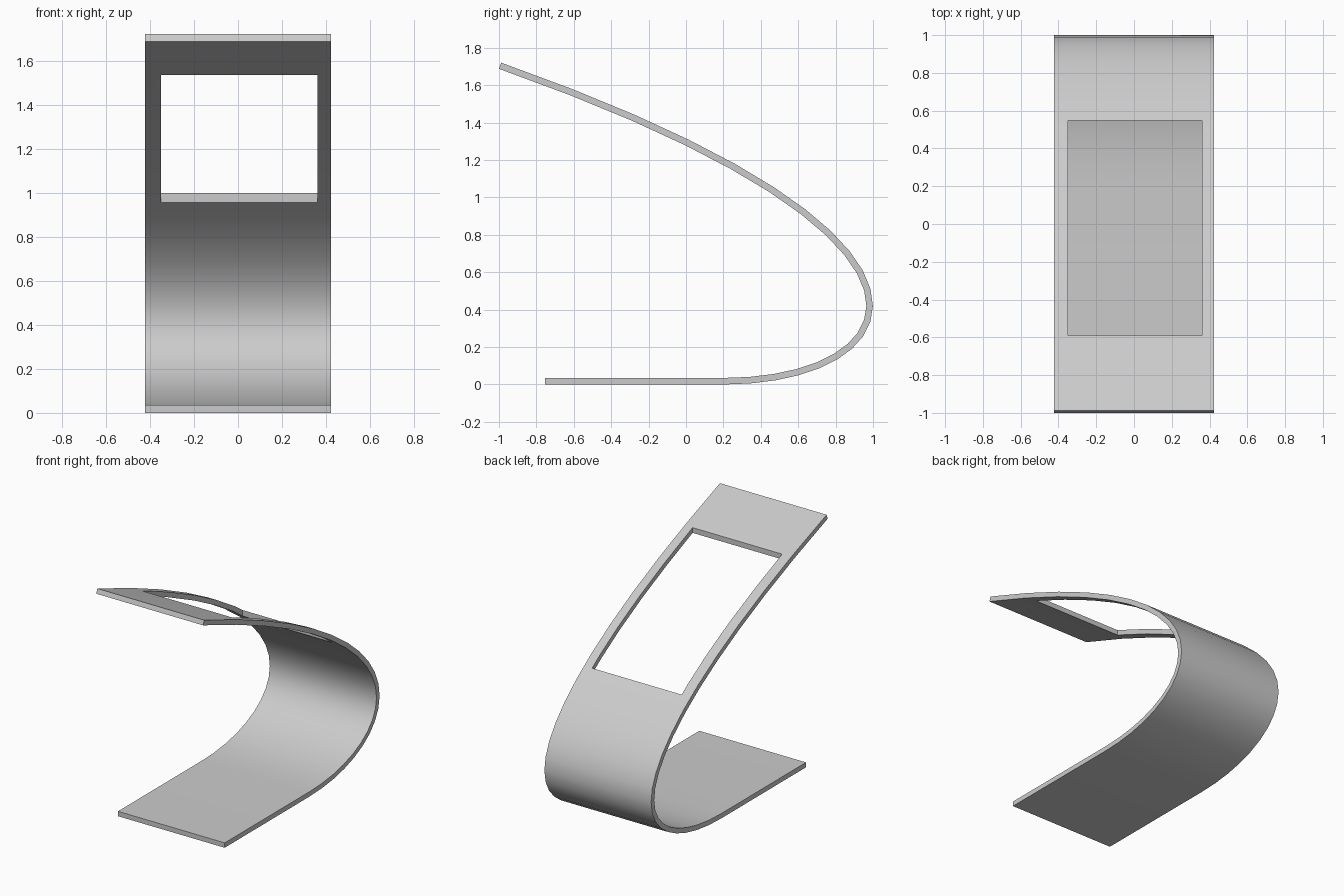
import bpy, bmesh
from mathutils import Vector

HALF_WIDTH = 0.423
HALF_THICK = 0.0175
SEGMENTS = 20

if "Cube" in bpy.data.objects:
    bpy.data.objects.remove(bpy.data.objects["Cube"], do_unlink=True)


def new_object(name, bm):
    bmesh.ops.recalc_face_normals(bm, faces=bm.faces[:])
    mesh = bpy.data.meshes.new(name)
    bm.to_mesh(mesh)
    bm.free()
    obj = bpy.data.objects.new(name, mesh)
    bpy.context.collection.objects.link(obj)
    return obj


def bezier(p, t):
    """Point and unit tangent on a cubic curve in the (y, z) plane."""
    a, b, c, d = p
    s = 1 - t
    point = a * s**3 + b * 3 * t * s**2 + c * 3 * t**2 * s + d * t**3
    tangent = (b - a) * s**2 + (c - b) * 2 * s * t + (d - c) * t**2
    return point, tangent.normalized()


# Centre line: flat foot, then one sweeping bend up to the front lip
control = [Vector(v) for v in ((0.2, HALF_THICK), (1.17, HALF_THICK),
                               (1.68, 0.76), (-0.994, 1.704))]
stations = [(Vector((-0.755, HALF_THICK)), Vector((1, 0)))]
stations += [bezier(control, i / SEGMENTS) for i in range(SEGMENTS + 1)]

# Bent sheet: a rectangular section carried along the centre line
bm = bmesh.new()
rings = []
for point, tangent in stations:
    offset = Vector((-tangent.y, tangent.x)) * HALF_THICK
    inner, outer = point + offset, point - offset
    corners = ((-1, inner), (1, inner), (1, outer), (-1, outer))
    rings.append([bm.verts.new((side * HALF_WIDTH, q.x, q.y)) for side, q in corners])
for r, s in zip(rings, rings[1:]):
    for k in range(4):
        n = (k + 1) % 4
        bm.faces.new((r[k], r[n], s[n], s[k]))
bm.faces.new(rings[0])
bm.faces.new(rings[-1])
sheet = new_object("bent_sheet_stand", bm)

# Rectangular window cut straight down through the upper panel
bm = bmesh.new()
bmesh.ops.create_cube(bm, size=1)
bmesh.ops.scale(bm, vec=(0.71, 1.138, 1.4), verts=bm.verts)
bmesh.ops.translate(bm, vec=(0.005, -0.02, 1.3), verts=bm.verts)
cutter = new_object("window_cutter", bm)
cutter.hide_render = True

cut = sheet.modifiers.new("window", 'BOOLEAN')
cut.operation = 'DIFFERENCE'
cut.solver = 'EXACT'
cut.object = cutter

bpy.ops.object.select_all(action='DESELECT')
sheet.select_set(True)
bpy.context.view_layer.objects.active = sheet
bpy.ops.object.modifier_apply(modifier=cut.name)
bpy.data.objects.remove(cutter, do_unlink=True)

# Plain grey finish, smooth along the bend with crisp edges
grey = bpy.data.materials.new("light_grey")
grey.use_nodes = True
colour = (0.6, 0.6, 0.6, 1)
grey.diffuse_color = colour
grey.node_tree.nodes["Principled BSDF"].inputs["Base Color"].default_value = colour
sheet.data.materials.clear()
sheet.data.materials.append(grey)
bpy.ops.object.shade_smooth_by_angle(angle=0.6)
